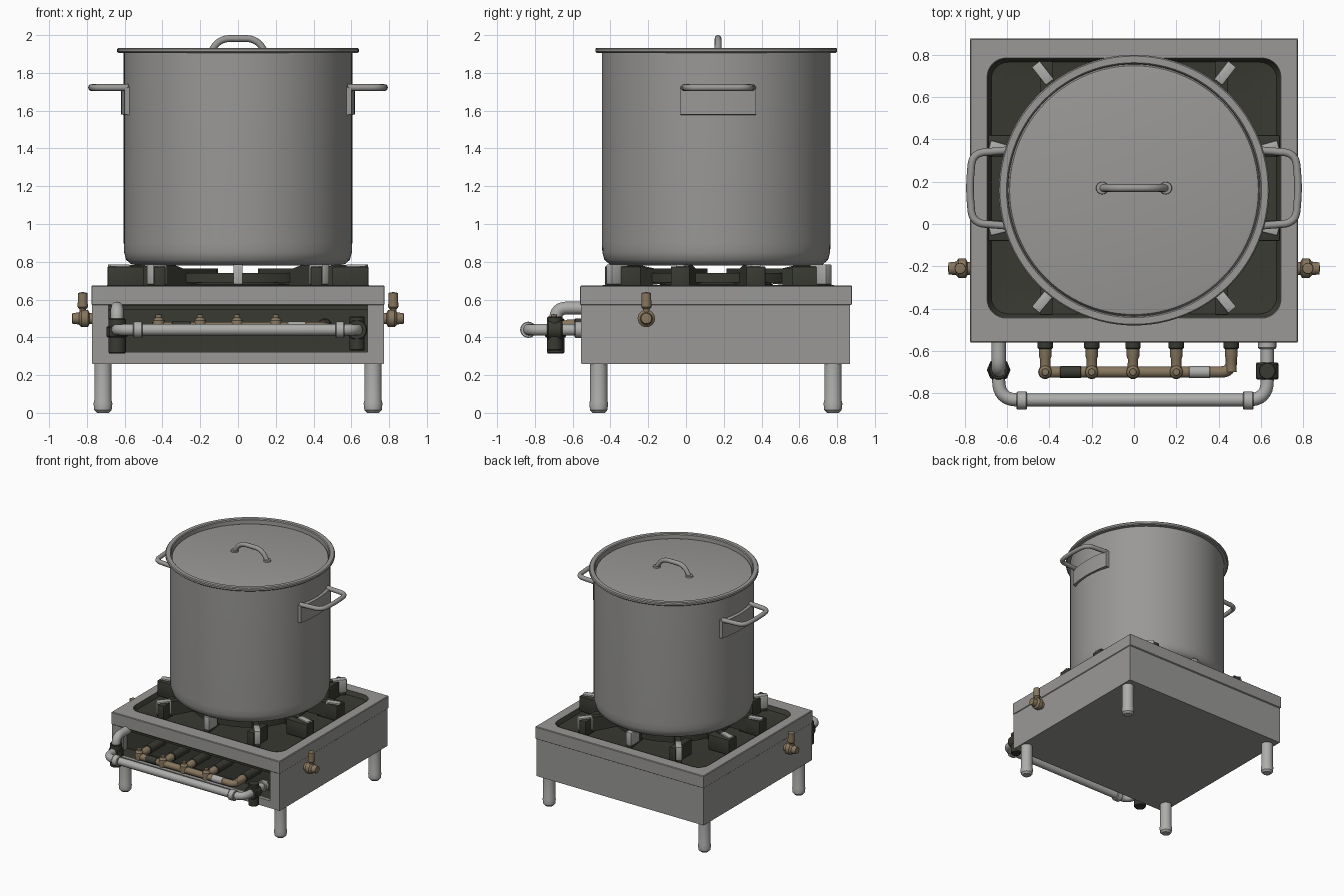
import bpy, bmesh, math
from mathutils import Vector, Matrix

if "Cube" in bpy.data.objects:
    bpy.data.objects.remove(bpy.data.objects["Cube"])

def material(name, c):
    m = bpy.data.materials.new(name)
    m.diffuse_color = (*c, 1)
    m.use_nodes = True
    m.node_tree.nodes["Principled BSDF"].inputs["Base Color"].default_value = m.diffuse_color
    return m

STEEL = material("brushed steel", (0.32, 0.315, 0.305))
LIGHT = material("light steel", (0.42, 0.42, 0.41))
IRON = material("dark cast iron", (0.04, 0.042, 0.032))
BRASS = material("brass", (0.24, 0.18, 0.11))
CY = 0.16  # pot and burner centre in y


def finish(name, bm, mat, angle=35):
    bmesh.ops.recalc_face_normals(bm, faces=bm.faces[:])
    me = bpy.data.meshes.new(name)
    bm.to_mesh(me)
    bm.free()
    ob = bpy.data.objects.new(name, me)
    bpy.context.collection.objects.link(ob)
    me.materials.append(mat)
    bpy.ops.object.select_all(action='DESELECT')
    ob.select_set(True)
    bpy.context.view_layer.objects.active = ob
    bpy.ops.object.shade_smooth_by_angle(angle=math.radians(angle))
    return ob


def box(name, x0, x1, y0, y1, z0, z1, mat, bevel=0.0):
    bm = bmesh.new()
    bmesh.ops.create_cube(bm, size=1, matrix=Matrix.Translation(((x0+x1)/2, (y0+y1)/2, (z0+z1)/2))
                          @ Matrix.Diagonal((x1-x0, y1-y0, z1-z0, 1)))
    if bevel:
        bmesh.ops.bevel(bm, geom=bm.edges[:], offset=bevel, segments=2, affect='EDGES', profile=0.5)
    return finish(name, bm, mat)


def lathe(name, profile, origin, axis, mat, n=24):
    """Spin (radius, distance along axis) points around an axis through origin."""
    rot = Vector((0, 0, 1)).rotation_difference(Vector(axis)).to_matrix()
    bm = bmesh.new()
    rings = []
    for r, h in profile:
        pts = [(0, 0, h)] if r == 0 else [(r*math.cos(2*math.pi*i/n), r*math.sin(2*math.pi*i/n), h) for i in range(n)]
        rings.append([bm.verts.new(rot @ Vector(p) + Vector(origin)) for p in pts])
    for a, b in zip(rings, rings[1:]):
        for i in range(n):
            j = (i+1) % n
            q = [a[i % len(a)], a[j % len(a)], b[j % len(b)], b[i % len(b)]]
            q = list(dict.fromkeys(q))
            if len(q) > 2:
                bm.faces.new(q)
    return finish(name, bm, mat)


def rod(name, a, b, r, mat, n=20):
    a, b = Vector(a), Vector(b)
    L = (b-a).length
    return lathe(name, [(0, 0), (r*.9, 0), (r, r*.12), (r, L-r*.12), (r*.9, L), (0, L)], a, (b-a).normalized(), mat, n)


def tube(name, pts, r, bend, mat):
    """Round tube along a path with rounded corners."""
    P = [Vector(p) for p in pts]
    path = [P[0]]
    for a, b, c in zip(P, P[1:], P[2:]):
        s, e = b+(a-b).normalized()*bend, b+(c-b).normalized()*bend
        path += [s*(1-t)**2 + b*2*t*(1-t) + e*t*t for t in [k/8 for k in range(9)]]
    path.append(P[-1])
    cu = bpy.data.curves.new(name, 'CURVE')
    cu.dimensions, cu.bevel_depth, cu.bevel_resolution, cu.use_fill_caps = '3D', r, 4, True
    sp = cu.splines.new('POLY')
    sp.points.add(len(path)-1)
    for p, v in zip(sp.points, path):
        p.co = (*v, 1)
    tmp = bpy.data.objects.new(name + "_path", cu)
    bpy.context.collection.objects.link(tmp)
    me = bpy.data.meshes.new_from_object(tmp.evaluated_get(bpy.context.evaluated_depsgraph_get()))
    bm = bmesh.new()
    bm.from_mesh(me)
    for f in bm.faces:
        f.material_index = 0
    bpy.data.objects.remove(tmp)
    return finish(name, bm, mat, 50)


def rounded_rect(x, y0, y1, r, z):
    out = []
    for k, (sx, cy) in enumerate([(1, y1-r), (-1, y1-r), (-1, y0+r), (1, y0+r)]):
        for i in range(9):
            a = math.pi/2*(k+i/8)
            out.append((sx*(x-r)+r*math.cos(a), cy+r*math.sin(a), z))
    return out


# stove top: steel frame with a rounded recess
bm = bmesh.new()
loops = [[bm.verts.new(p) for p in L] for L in (
    rounded_rect(.77, -.555, .87, .004, .57), rounded_rect(.775, -.56, .878, .004, .575),
    rounded_rect(.775, -.56, .878, .004, .67), rounded_rect(.77, -.555, .873, .004, .675),
    rounded_rect(.695, -.445, .785, .09, .675), rounded_rect(.685, -.435, .775, .08, .64),
    rounded_rect(.685, -.435, .775, .08, .57))]
for a, b in zip(loops, loops[1:] + loops[:1]):
    for i in range(36):
        bm.faces.new((a[i], a[(i+1) % 36], b[(i+1) % 36], b[i]))
finish("stove_top_frame", bm, STEEL, 30)

# dark drip tray: dished floor with lining up the recess walls
bm = bmesh.new()
loops = [[bm.verts.new(p) for p in L] for L in (
    rounded_rect(.693, -.443, .783, .09, .677), rounded_rect(.675, -.425, .765, .08, .645),
    rounded_rect(.60, -.35, .69, .1, .635))]
for a, b in zip(loops, loops[1:]):
    for i in range(36):
        bm.faces.new((a[i], a[(i+1) % 36], b[(i+1) % 36], b[i]))
bm.faces.new(loops[-1])
finish("drip_tray", bm, IRON)

# stove casing with an open front
for s, side in ((-1, "left"), (1, "right")):
    box(side + "_wall", *sorted((s*.77, s*.745)), -.55, .868, .262, .575, STEEL)
    box(side + "_front_post", *sorted((s*.772, s*.685)), -.555, -.525, .262, .575, STEEL)
box("back_wall", -.77, .77, .845, .868, .262, .575, STEEL)
box("casing_floor", -.77, .77, -.55, .868, .26, .285, STEEL)
box("front_lower_strip", -.69, .69, -.555, -.53, .262, .322, STEEL)
box("firebox_back", -.74, .74, -.40, -.38, .28, .6, IRON)
box("firebox_floor", -.74, .74, -.53, -.38, .285, .32, IRON)
box("firebox_roof", -.74, .74, -.54, -.38, .545, .569, IRON)

# legs with tapered feet
for x in (-.715, .715):
    for y in (-.462, .778):
        lathe("leg", [(0, 0), (.032, 0), (.046, .015), (.05, .05), (.046, .065), (.046, .27), (0, .27)],
              (x, y, 0), (0, 0, 1), LIGHT)

# burner and grate
lathe("grate_ring", [(.40, .69), (.46, .69), (.46, .74), (.40, .74), (.40, .69)], (0, CY, 0), (0, 0, 1), IRON, 48)
lathe("burner", [(.30, .63), (.30, .68), (.24, .71), (.12, .72), (0, .70)], (0, CY, 0), (0, 0, 1), IRON, 48)
ends = [(0, -.41), (0, .75)]
for s in (-1, 1):
    ends += [(s*.46, .75), (s*.46, -.40), (s*.675, .37), (s*.675, -.03)]
for ex, ey in ends:
    d = Vector((ex, ey-CY, 0))
    if abs(ex) > .6:
        d.y *= .9
    start = Vector((ex, ey, 0)) - d.normalized()*(d.length-.2)
    L = d.length-.2
    rot = Matrix.Translation(start) @ Matrix.Rotation(math.atan2(d.y, d.x), 4, 'Z')
    # side profile: low inside, raised step at the end
    prof = [(0, .70), (L, .655), (L, .782), (L-.17, .782), (L-.24, .765), (0, .765)]
    bm = bmesh.new()
    f = bm.faces.new([bm.verts.new((x, -.022, z)) for x, z in prof])
    ext = bmesh.ops.extrude_face_region(bm, geom=[f])
    bmesh.ops.translate(bm, vec=(0, .044, 0), verts=[v for v in ext['geom'] if isinstance(v, bmesh.types.BMVert)])
    bmesh.ops.transform(bm, matrix=rot, verts=bm.verts[:])
    finish("grate_rib", bm, IRON)
    cap = box("grate_rib_tip", L-.10, L+.008, -.024, .024, .68, .786, LIGHT, .004)
    cap.matrix_world = rot
# corner wing plates of the grate
for sx in (-1, 1):
    for y in (-.03, .37):
        box("grate_side_wing", *sorted((sx*.50, sx*.69)), y-.05, y+.05, .65, .775, IRON, .005)
    for y0, y1 in ((-.43, -.24), (.56, .77)):
        box("grate_corner_wing", *sorted((sx*.385, sx*.445)), y0, y1, .65, .775, IRON, .005)

# stock pot and lid
lathe("pot", [(0, .78), (.52, .78), (.565, .787), (.592, .81), (.603, .85), (.605, .90), (.605, 1.905), (.632, 1.905),
              (.64, 1.912), (.64, 1.926), (.634, 1.933), (.603, 1.933), (.597, 1.926), (.594, 1.86)],
      (0, CY, 0), (0, 0, 1), STEEL, 96)
lathe("lid", [(.597, 1.88), (.588, 1.897), (.575, 1.90), (0, 1.902)], (0, CY, 0), (0, 0, 1), STEEL, 96)
tube("lid_handle", [(-.15, .17, 1.90), (-.10, .17, 1.982), (.10, .17, 1.982), (.15, .17, 1.90)], .018, .06, STEEL)
for s in (-1, 1):
    lathe("lid_handle_foot", [(.03, 0), (.028, .012), (0, .016)], (s*.15, .17, 1.90), (0, 0, 1), STEEL)

# side handles on curved mounting plates
for s in (-1, 1):
    tube("pot_handle", [(s*.58, -.01, 1.722), (s*.765, .005, 1.722), (s*.778, .17, 1.722), (s*.765, .335, 1.722),
                        (s*.58, .35, 1.722)], .018, .06, STEEL)
    bm = bmesh.new()
    cols = []
    for i in range(13):
        y = -.03 + .4*i/12
        xi, xo = s*.585*math.cos((y-CY)/.6), s*.62*math.cos((y-CY)/.75)
        cols.append([bm.verts.new((x, y, z)) for x, z in ((xi, 1.575), (xo, 1.58), (xo, 1.715), (xi, 1.735))])
    for a, b in zip(cols, cols[1:]):
        for k in range(4):
            bm.faces.new((a[k], a[(k+1) % 4], b[(k+1) % 4], b[k]))
    bm.faces.new(cols[0])
    bm.faces.new(cols[-1])
    finish("handle_plate", bm, STEEL)

# brass taps on the sides
for s in (-1, 1):
    lathe("side_tap", [(0, 0), (.03, 0), (.03, .02), (.046, .028), (.046, .062), (.032, .075), (.028, .11), (0, .113)],
          (s*.767, -.21, .50), (s, 0, 0), BRASS)
    lathe("side_tap_lever", [(.018, 0), (.018, .05), (.027, .06), (.025, .135), (0, .14)], (s*.822, -.21, .50), (0, 0, 1), BRASS)

# steel gas pipe across the front
tube("front_pipe", [(-.64, -.68, .44), (-.64, -.832, .44), (.63, -.832, .44), (.63, -.53, .44)], .031, .09, LIGHT)
tube("left_riser", [(-.64, -.42, .555), (-.64, -.69, .555), (-.64, -.69, .36)], .034, .06, LIGHT)
for x in (-.53, .54):
    rod("pipe_collar", (x-.025, -.835, .44), (x+.025, -.835, .44), .043, LIGHT)
rod("left_valve", (-.64, -.69, .315), (-.64, -.69, .50), .046, IRON)
rod("left_valve_nut", (-.64, -.69, .40), (-.64, -.69, .46), .056, IRON, 8)
rod("right_valve", (.63, -.735, .44), (.63, -.655, .44), .054, IRON)
rod("right_valve_stem", (.63, -.695, .33), (.63, -.695, .51), .04, IRON)
rod("right_flange", (.63, -.59, .44), (.63, -.55, .44), .043, LIGHT)

# brass manifold with five burner valves
tube("manifold", [(-.42, -.70, .455), (.46, -.70, .455), (.46, -.57, .455)], .027, .05, BRASS)
for x in (-.30, .31):
    rod("manifold_joint", (x-.05, -.70, .455), (x+.05, -.70, .455), .029, LIGHT if x > 0 else IRON)
for x in (-.42, -.20, -.005, .20, .46):
    rod("burner_tube", (x, -.59, .465), (x, -.39, .465), .036, IRON)
    lathe("burner_valve", [(.026, 0), (.024, .06), (.03, .075), (.03, .12)], (x, -.70, .465), (0, 1, 0), BRASS)
    if x < .4:
        lathe("valve_hub", [(0, -.036), (.03, -.03), (.033, 0), (.03, .03), (.016, .045), (.016, .06), (0, .063)],
              (x, -.70, .46), (0, 0, 1), BRASS)
